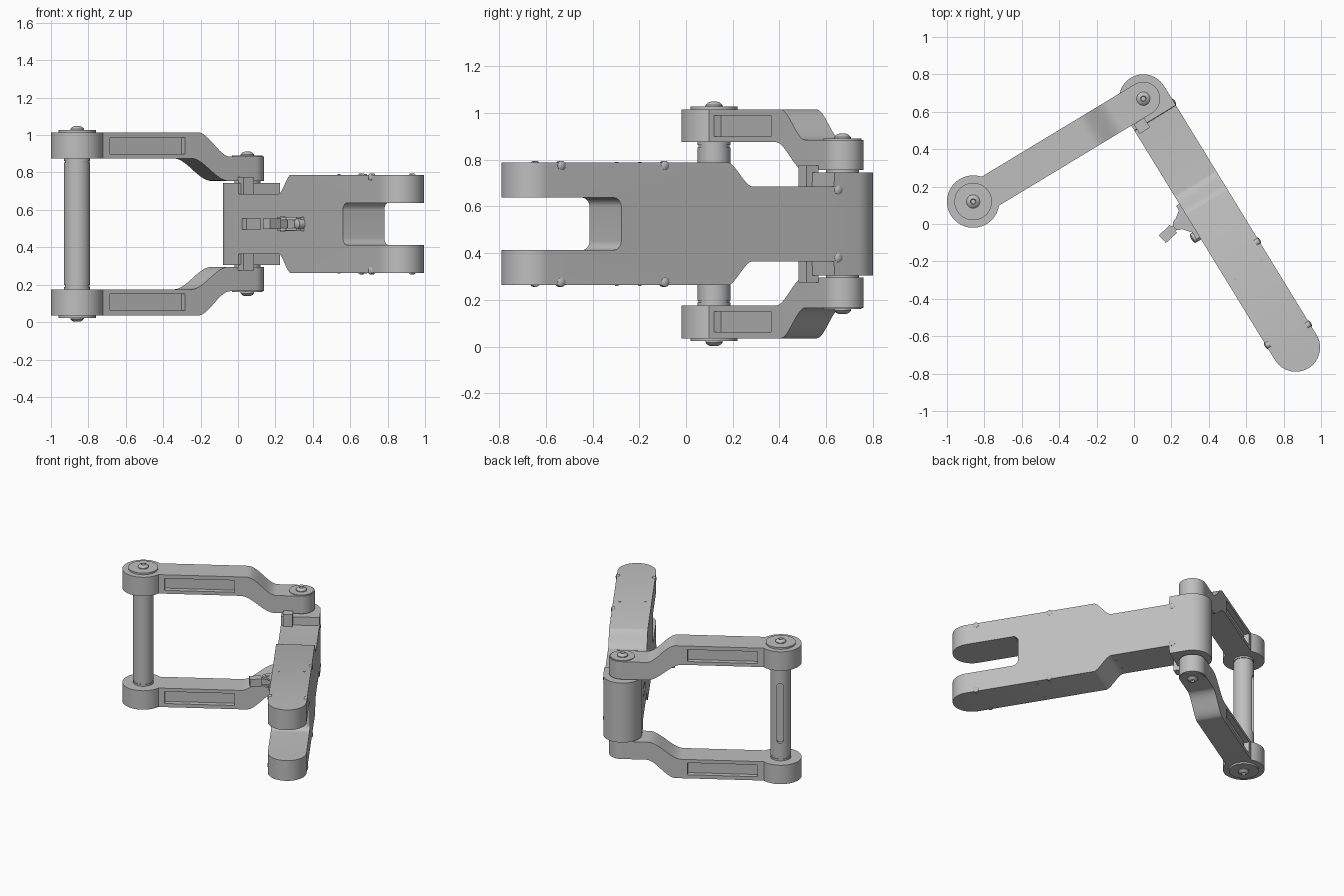
import bpy, bmesh
from math import pi, cos, sin, asin, atan2
from mathutils import Matrix, Vector

if "Cube" in bpy.data.objects:
    bpy.data.objects.remove(bpy.data.objects["Cube"])

grey = bpy.data.materials.new("plain_grey")
grey.use_nodes = True
GREY = (0.52, 0.52, 0.52, 1)
grey.diffuse_color = GREY
grey.node_tree.nodes["Principled BSDF"].inputs["Base Color"].default_value = GREY

# Frames: x runs along each part, z is measured from the middle height
MID = 0.525
elbow, grip, tip = Vector((0.05, 0.67)), Vector((-0.86, 0.12)), Vector((0.865, -0.66))


def frame(start, end):
    d = end - start
    turn = Matrix.Rotation(atan2(d.y, d.x), 4, 'Z')
    return Matrix.Translation((start.x, start.y, MID)) @ turn, d.length


LINK, LINK_LEN = frame(grip, elbow)
BODY, BODY_LEN = frame(elbow, tip)
parts = []


def finish(name, bm, mat):
    bm.transform(mat)
    bmesh.ops.recalc_face_normals(bm, faces=bm.faces)
    mesh = bpy.data.meshes.new(name)
    bm.to_mesh(mesh)
    bm.free()
    mesh.materials.append(grey)
    ob = bpy.data.objects.new(name, mesh)
    bpy.context.collection.objects.link(ob)
    parts.append(ob)
    return ob


def prism(name, outline, lo, hi, mat, axis='z'):
    """Extrude a plan outline along z, or a side outline (x, z) along y."""
    def place(a, b, c):
        return (a, b, c) if axis == 'z' else (a, c, b)
    bm = bmesh.new()
    face = bm.faces.new([bm.verts.new(place(a, b, lo)) for a, b in outline])
    new = bmesh.ops.extrude_face_region(bm, geom=[face])["geom"]
    bmesh.ops.translate(bm, vec=place(0, 0, hi - lo),
                        verts=[v for v in new if isinstance(v, bmesh.types.BMVert)])
    return finish(name, bm, mat)


def box(name, x, y, z, mat):
    return prism(name, rect(x[0], x[1], y[0], y[1]), z[0], z[1], mat)


def lathe(name, profile, mat, steps=48):
    bm = bmesh.new()
    vs = [bm.verts.new((r, 0, z)) for r, z in profile]
    es = [bm.edges.new(pair) for pair in zip(vs, vs[1:])]
    bmesh.ops.spin(bm, geom=vs + es, cent=(0, 0, 0), axis=(0, 0, 1),
                   angle=2 * pi, steps=steps)
    bmesh.ops.remove_doubles(bm, verts=bm.verts, dist=1e-5)
    return finish(name, bm, mat)


def combine(ob, tool, operation='DIFFERENCE'):
    mod = ob.modifiers.new("shape", 'BOOLEAN')
    mod.operation, mod.object, mod.solver = operation, tool, 'EXACT'
    bpy.context.view_layer.update()
    result = bpy.data.meshes.new_from_object(
        ob.evaluated_get(bpy.context.evaluated_depsgraph_get()))
    ob.modifiers.clear()
    ob.data = result
    parts.remove(tool)
    bpy.data.objects.remove(tool)


def rect(a, b, c, d):
    return [(a, c), (b, c), (b, d), (a, d)]


def arc(cx, cy, r, a, b, n=24):
    return [(cx + r * cos(a + (b - a) * i / n), cy + r * sin(a + (b - a) * i / n))
            for i in range(n + 1)]


def s_curve(x0, z0, x1, z1, n=16):
    return [(x0 + (x1 - x0) * t, z0 + (z1 - z0) * t * t * (3 - 2 * t))
            for t in (i / n for i in range(n + 1))]


def flip(points, s):
    return [(a, b * s) for a, b in points]


# Main arm: long stadium, stepped in height, with a forked tip
R = 0.13
body = prism("main_arm", arc(0, 0, R, pi / 2, 3 * pi / 2)
             + arc(BODY_LEN, 0, R, -pi / 2, pi / 2), -0.2625, 0.2625, BODY)
for s in (1, -1):
    step = [(-0.3, 0.22), (0.12, 0.22), (0.122, 0.16)]
    step += s_curve(0.53, 0.16, 0.66, 0.264) + [(0.66, 0.4), (-0.3, 0.4)]
    combine(body, prism("step_cutter", flip(step, s), -0.3, 0.3, BODY, 'y'))
fork = arc(1.23, 0.0725, 0.04, pi, pi / 2, 8) + [(1.9, 0.1125), (1.9, -0.1125)]
fork += arc(1.23, -0.0725, 0.04, -pi / 2, -pi, 8)
combine(body, prism("fork_cutter", fork, -0.3, 0.3, BODY, 'y'))
combine(body, box("groove_cutter", (0.155, 0.345), (-0.2, -0.1), (-0.03, 0.03), BODY))

# Links: keyhole plan crossed with a cranked side profile, pocketed on both sides
W = 0.09
a = asin(W / 0.14)
plan = arc(0, 0, 0.14, a, 2 * pi - a, 48) + arc(LINK_LEN, 0, W, -pi / 2, pi / 2)
side = [(-0.3, 0.35)] + s_curve(0.66, 0.35, 0.89, 0.23) + [(1.4, 0.23), (1.4, 0.36)]
side += s_curve(0.9, 0.36, 0.70, 0.49) + [(-0.3, 0.49)]
for s, label in ((1, "upper"), (-1, "lower")):
    link = prism(label + "_link", plan, s * 0.1, s * 0.6, LINK)
    combine(link, prism("crank_cutter", flip(side, s), -0.3, 0.3, LINK, 'y'), 'INTERSECT')
    for t in (1, -1):
        combine(link, prism("pocket_cutter", flip(rect(0.15, 0.62, 0.375, 0.463), s),
                            t * 0.055, t * 0.2, LINK, 'y'))

    # Washers and domed bolts at both joints
    def bolt(name, z, washer, lip, mat):
        prof = [(0, z - 0.02), (washer, z - 0.02), (washer, z + lip), (0.036, z + lip),
                (0.036, z + lip + 0.006), (0.027, z + lip + 0.016),
                (0.015, z + lip + 0.021), (0.012, z + lip + 0.008), (0, z + lip + 0.008)]
        lathe(name, [(r, h * s) for r, h in prof], mat)
    bolt(label + "_grip_bolt", 0.49, 0.1, 0.012, LINK)
    bolt(label + "_elbow_bolt", 0.36, 0.082, 0.005, BODY)
    box(label + "_stop_block", (0.09, 0.15), (-0.115, -0.05), sorted((s * 0.15, s * 0.25)), BODY)

    # Small screws along the sides and on the flats of the main arm
    for u, t, z in ((1.49, 1, 0.25), (0.97, 1, 0.25), (0.10, 1, 0.145), (1.47, -1, 0.25)):
        mat = BODY @ Matrix.Translation((u, t * R, s * z)) @ Matrix.Rotation(-t * pi / 2, 4, 'X')
        lathe(label + "_side_screw", [(0, -0.02), (0.02, -0.02), (0.02, 0.001),
                                      (0.013, 0.006), (0, 0.008)], mat, 16)
    for u, v, z in ((0.52, -0.06, 0.16), (0.52, 0.06, 0.16),
                    (1.08, -0.088, 0.2625), (1.07, 0.085, 0.2625)):
        mat = BODY @ Matrix.Translation((u, v, s * z))
        lathe(label + "_flat_screw", [(0, -0.003), (0.008, -0.003), (0.008, 0.003), (0, 0.003)],
              mat, 12)

# Elbow pin and grip rod
lathe("elbow_pin", [(0, -0.3), (0.07, -0.3), (0.07, 0.3), (0, 0.3)], BODY)
rod = lathe("grip_rod", [(0, -0.36), (0.07, -0.36), (0.07, -0.337), (0.066, -0.337),
                         (0.066, -0.327), (0.07, -0.327), (0.07, 0.327), (0.066, 0.327),
                         (0.066, 0.337), (0.07, 0.337), (0.07, 0.36), (0, 0.36)], LINK)
slot = arc(0, 0.2, 0.022, 0, pi, 10) + arc(0, -0.2, 0.022, pi, 2 * pi, 10)
combine(rod, prism("slot_cutter", slot, 0.045, 0.1, LINK, 'y'))

# Latch: base plate, two lugs, cross pin and swinging lever
box("latch_base", (0.58, 0.79), (-0.15, -0.12), (-0.038, 0.038), BODY)
lug = [(0.60, -0.14)] + arc(0.67, -0.188, 0.032, pi, 2 * pi, 12) + [(0.76, -0.14)]
for s in (1, -1):
    prism("latch_lug", lug, s * 0.022, s * 0.036, BODY)
hinge = BODY @ Matrix.Translation((0.67, -0.188, 0))
lathe("latch_pin", [(0, -0.04), (0.014, -0.04), (0.014, 0.04), (0, 0.04)], hinge, 20)
lever = hinge @ Matrix.Rotation(atan2(-0.1, 0.02), 4, 'Z')
box("latch_lever", (-0.02, 0.07), (-0.016, 0.016), (-0.021, 0.021), lever)
box("latch_tab", (0.04, 0.12), (-0.028, 0.028), (-0.028, 0.028), lever)
knob = BODY @ Matrix.Translation((0.775, -0.15, 0)) @ Matrix.Rotation(pi / 2, 4, 'X')
lathe("latch_knob", [(0, -0.02), (0.028, -0.02), (0.028, 0.015), (0.018, 0.022), (0, 0.024)],
      knob, 20)

# Smooth the curved faces and keep the edges sharp
bpy.ops.object.select_all(action='DESELECT')
for ob in parts:
    ob.select_set(True)
bpy.context.view_layer.objects.active = body
bpy.ops.object.shade_smooth_by_angle(angle=pi / 6)
